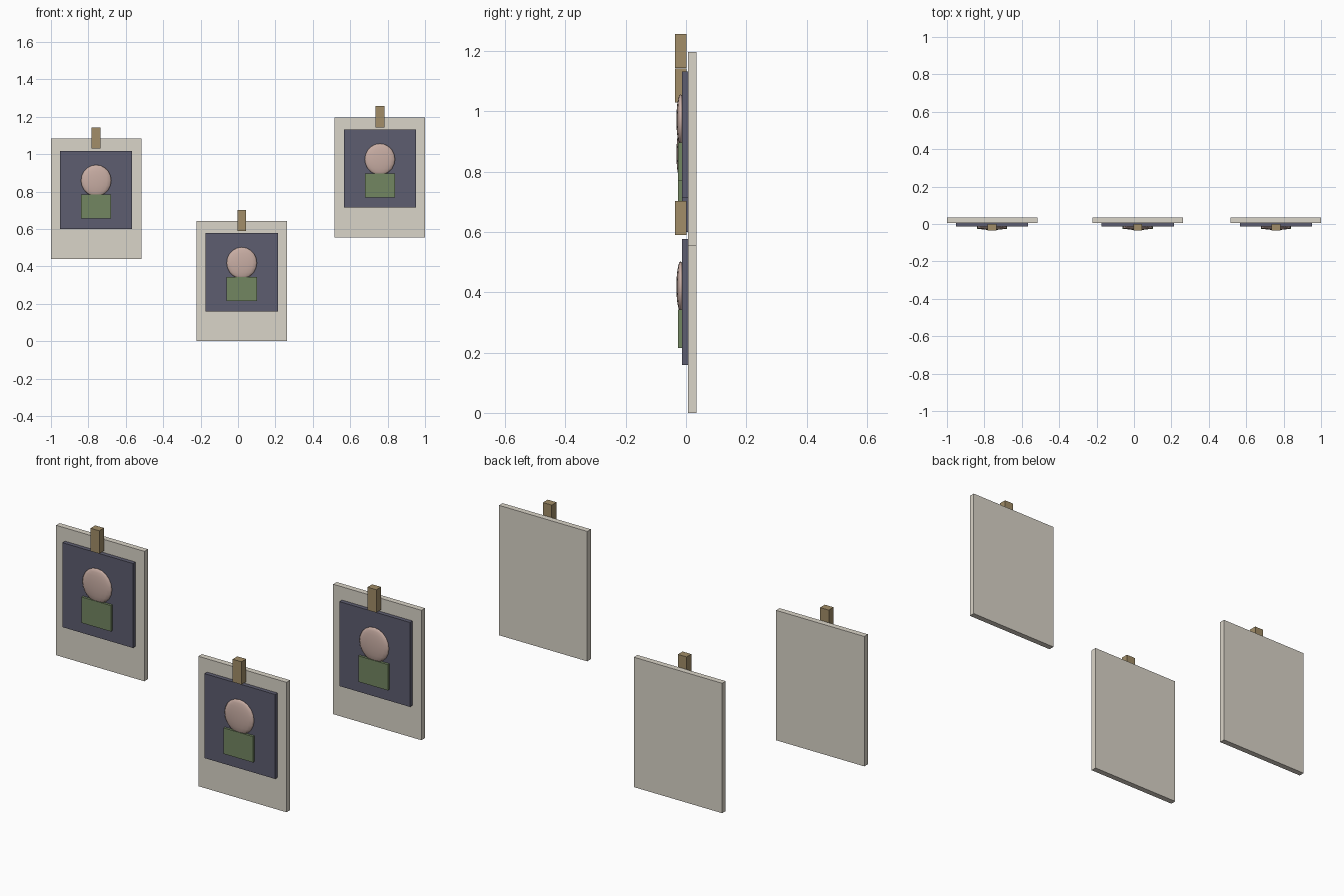
import bpy

if "Cube" in bpy.data.objects:
    bpy.data.objects.remove(bpy.data.objects["Cube"])


def material(name, rgb):
    m = bpy.data.materials.new(name)
    m.diffuse_color = (*rgb, 1)
    m.use_nodes = True
    m.node_tree.nodes["Principled BSDF"].inputs["Base Color"].default_value = m.diffuse_color
    return m


PAPER = material("paper", (0.70, 0.66, 0.58))
DARK = material("dark_print", (0.11, 0.11, 0.16))
SKIN = material("skin", (0.58, 0.42, 0.37))
GREEN = material("green_cloth", (0.17, 0.24, 0.12))
WOOD = material("wood", (0.36, 0.27, 0.14))


def box(name, x, z, w, h, y0, y1, mat):
    bpy.ops.mesh.primitive_cube_add(size=1, location=(x, (y0 + y1) / 2, z))
    ob = bpy.context.object
    ob.name = name
    ob.scale = (w, y1 - y0, h)
    bpy.ops.object.transform_apply(location=False, rotation=False, scale=True)
    ob.data.materials.append(mat)


def hanging_photo(side, x, z):
    # card, printed picture and the peg at the top edge
    box(f"{side}_card", x, z, 0.483, 0.643, 0.006, 0.034, PAPER)
    box(f"{side}_picture", x, z + 0.047, 0.386, 0.418, -0.014, 0.006, DARK)
    box(f"{side}_peg", x, z + 0.3245, 0.048, 0.113, -0.036, 0.001, WOOD)
    # raised portrait: shoulders and flattened head
    box(f"{side}_shoulders", x, z - 0.042, 0.161, 0.128, -0.026, -0.010, GREEN)
    bpy.ops.mesh.primitive_uv_sphere_add(segments=16, ring_count=10, radius=1,
                                         location=(x, -0.018, z + 0.097))
    head = bpy.context.object
    head.name = f"{side}_head"
    head.scale = (0.081, 0.014, 0.084)
    bpy.ops.object.transform_apply(location=False, rotation=False, scale=True)
    bpy.ops.object.shade_smooth()
    head.data.materials.append(SKIN)


# three photos hung at different heights
for side, x, z in (("left", -0.7585, 0.7615),
                   ("middle", 0.02, 0.3215),
                   ("right", 0.7585, 0.8755)):
    hanging_photo(side, x, z)
